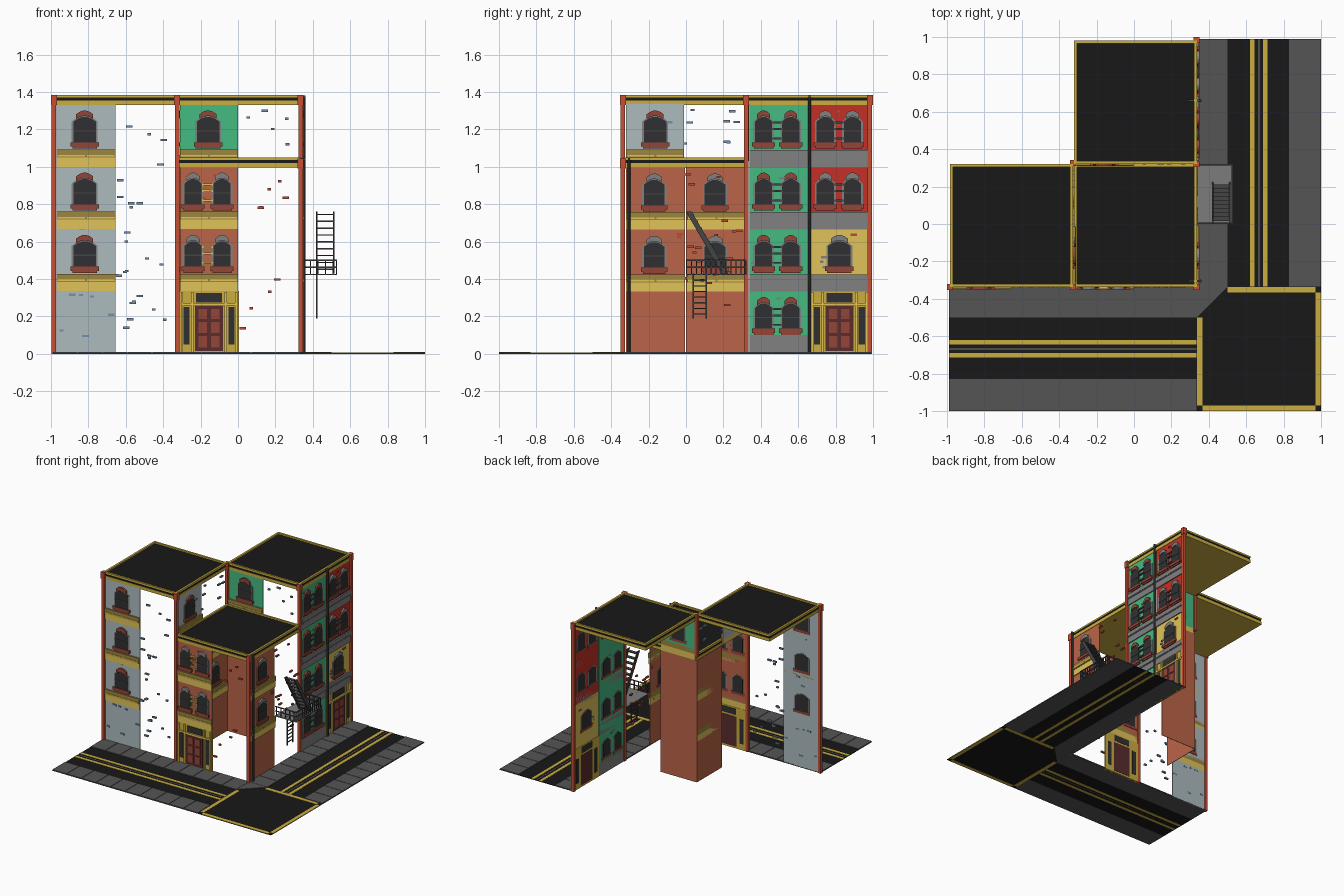
import bpy, bmesh, math, random

if "Cube" in bpy.data.objects:
    bpy.data.objects.remove(bpy.data.objects["Cube"])
random.seed(4)

COL = {
    "black": (.009, .009, .009), "road_grey": (.09, .09, .09), "gold": (.60, .42, .05),
    "dark_gold": (.34, .24, .05), "yellow": (.75, .55, .10), "red_pillar": (.55, .08, .035),
    "brick": (.50, .13, .065), "pale": (.42, .50, .52), "green": (.06, .50, .22),
    "scarlet": (.55, .03, .02), "grey": (.22, .22, .22), "glass": (.03, .03, .032),
    "maroon": (.10, .025, .025), "sill": (.30, .06, .04), "blue": (.17, .28, .42),
    "iron": (.06, .06, .06), "platform_grey": (.20, .20, .20), "loose_red": (.50, .07, .04),
}
parts = {}


# Wall frames: u runs along the wall, v is up, d points outward
def front(y):
    return lambda u, v, d: (u, y - d, v)


def side(x):
    return lambda u, v, d: (x + d, u, v)


def plan(u, v, d):
    return (u, v, d)


def prism(name, col, fr, pts, d0, d1):
    bm = parts.setdefault((name, col), bmesh.new())
    lo = [bm.verts.new(fr(u, v, d0)) for u, v in pts]
    hi = [bm.verts.new(fr(u, v, d1)) for u, v in pts]
    n = len(pts)
    fs = [bm.faces.new(lo), bm.faces.new(hi)]
    for i in range(n):
        j = (i + 1) % n
        fs.append(bm.faces.new((lo[i], lo[j], hi[j], hi[i])))
    bmesh.ops.recalc_face_normals(bm, faces=fs)


def box(name, col, fr, u0, u1, v0, v1, d0, d1):
    prism(name, col, fr, [(u0, v0), (u1, v0), (u1, v1), (u0, v1)], d0, d1)


def arch(c, hw, z, rise):
    return [(c + hw * t, z + rise * (1 - t * t)) for t in (-1, -.6, -.2, .2, .6, 1)]


def window(fr, c, zb, hw=.06, lintel="sill", sill="sill", back=-.008):
    body = arch(c, hw, zb + .145, .025)
    rim = arch(c, hw + .01, zb + .145, .032)
    prism("window_frame", "grey", fr, [(c - hw - .01, zb + .03)] + rim + [(c + hw + .01, zb + .03)], back * .8, .005)
    prism("window_glass", "glass", fr, [(c - hw, zb + .03)] + body + [(c + hw, zb + .03)], back, .008)
    box("window_bar", "iron", fr, c - hw, c + hw, zb + .092, zb + .098, 0, .011)
    box("window_sill", sill, fr, c - hw - .016, c + hw + .016, zb + .012, zb + .034, back, .016)
    box("window_sill", sill, fr, c - hw - .006, c + hw + .006, zb, zb + .012, 0, .01)
    prism("window_lintel", lintel, fr, arch(c, hw * .75, zb + .16, .014)[::-1]
          + arch(c, hw * .75, zb + .184, .02), 0, .014)


def pair(fr, a, b, zb, lintel, bracket):
    for c in (a, b):
        window(fr, c, zb, .046, lintel)
    for z in (.05, .1, .135):
        box("window_bracket", bracket, fr, (a + b) / 2 - .03, (a + b) / 2 + .03, zb + z, zb + z + .01, 0, .012)


def band(fr, u0, u1, z, lo="yellow", hi="dark_gold"):
    box("ledge", lo, fr, u0, u1, z, z + .05, -.004, .008)
    box("ledge_cap", hi, fr, u0, u1, z + .05, z + .092, -.004, .012)
    for k in range(2):
        m = u0 + (u1 - u0) * k / 2
        box("ledge_moulding", lo, fr, m + .006, m + (u1 - u0) / 2 - .006, z + .055, z + .064, .01, .016)


def door(fr, u0):
    c = u0 + .16
    box("door_surround", "gold", fr, u0, u0 + .32, 0, .335, -.006, .004)
    box("door", "maroon", fr, c - .075, c + .075, .015, .26, -.008, .009)
    for u in (c - .055, c + .01):
        for z, h in ((.035, .06), (.11, .06), (.185, .055)):
            box("door_panel", "sill", fr, u, u + .045, z, z + h, .009, .013)
    box("door_glass", "glass", fr, c - .07, c + .07, .275, .325, -.008, .008)
    for s in (-1, 1):
        m = c + s * .12
        box("door_glass", "glass", fr, m - .017, m + .017, .05, .25, -.008, .008)
        for k in (.09, .145):
            box("door_post", "yellow", fr, c + s * k - .006, c + s * k + .006, 0, .33, 0, .014)
    box("door_head", "yellow", fr, u0 + .01, u0 + .31, .258, .272, 0, .016)


def wall(fr, col, u0, u1, z0, z1):
    box("wall_panel", col, fr, u0, u1, z0, z1, -.004, 0)


def bricks(fr, cols, u0, u1, z0, z1, n):
    for _ in range(n):
        u, z = random.uniform(u0, u1 - .035), random.uniform(z0, z1)
        box("loose_brick", random.choice(cols), fr, u, u + random.choice((.02, .035)), z, z + .012, -.006, .007)


Z2, Z3, Z4 = .432, .765, 1.097
F, R = front(-.335), side(.335)

# Left building front
wall(F, "pale", -.97, -.655, 0, 1.335)
for z in (Z2, Z3, Z4):
    window(F, -.82, z)
    band(F, -.97, -.655, z - .097)
bricks(F, ["blue"], -.66, -.34, .05, 1.3, 24)
bricks(F, ["blue"], -.97, -.66, .05, 1.3, 10)

# Left building upper flank
L = side(-.325)
wall(L, "pale", -.32, -.01, 1.04, 1.335)
window(L, -.165, Z4)
band(L, -.32, -.01, 1.0)
bricks(L, ["blue"], -.3, .31, 1.1, 1.3, 9)

# Corner building front
door(F, -.315)
wall(F, "brick", -.31, 0, .335, 1.0)
for z in (Z2, Z3):
    band(F, -.31, 0, z - .097)
    pair(F, -.24, -.085, z, "grey", "yellow")
bricks(F, ["loose_red"], 0, .32, .1, .98, 9)
bricks(F, ["loose_red"], -.3, 0, .45, .98, 6)

# Corner building right side
wall(R, "brick", -.32, -.005, 0, 1.0)
for z in (Z2, Z3):
    band(R, -.32, -.005, z - .1)
    window(R, -.17, z - .005, .055, "grey")
bricks(R, ["loose_red"], -.3, .31, .1, .98, 24)

# Inner stairwell walls
wall(L, "brick", 0, .325, 0, 1.0)
for z in (Z2, Z3):
    band(L, .005, .32, z - .1)
    window(L, .155, z - .005, .055, "grey", back=0)
C = front(.325)
wall(C, "brick", -.325, 0, 0, 1.0)

# Back building upper front
wall(C, "green", -.31, 0, 1.04, 1.335)
window(C, -.16, Z4)
band(C, -.31, 0, 1.0)
bricks(C, ["grey", "blue"], 0, .31, 1.1, 1.3, 5)

# Back building right side
wall(R, "green", .34, .655, 0, 1.335)
box("base_course", "grey", R, .34, .655, 0, .1, -.005, .008)
for z in (.1, Z2, Z3, Z4):
    pair(R, .415, .56, z, "sill", "iron")
door(R, .66)
wall(R, "yellow", .66, .97, .335, .7)
wall(R, "scarlet", .66, .97, .7, 1.335)
window(R, .82, Z2, lintel="grey")
for z in (Z3, Z4):
    pair(R, .745, .89, z, "grey", "iron")
for z in (Z2, Z3, Z4):
    band(R, .34, .655, z - .1, "grey", "grey")
    band(R, .66, .97, z - .1, "grey", "grey")
bricks(R, ["grey", "green"], .34, .65, .1, 1.3, 10)
bricks(R, ["grey", "loose_red"], .67, .96, .45, 1.3, 12)


# Roofs: gold cornice, black frieze and deck, gold rim
def roof(x0, y0, z):
    x1, y1 = x0 + .66, y0 + .66
    box("roof_cornice", "gold", plan, x0, x1, y0, y1, z - .055, z - .03)
    box("roof_deck", "black", plan, x0 + .003, x1 - .003, y0 + .003, y1 - .003, z - .03, z - .012)
    for v in (y0, y1 - .016):
        box("roof_rim", "gold", plan, x0, x1, v, v + .016, z - .014, z)
    for u in (x0, x1 - .016):
        box("roof_rim", "gold", plan, u, u + .016, y0, y1, z - .014, z)


roof(-.985, -.338, 1.385)
roof(-.322, .322, 1.385)
roof(-.322, -.338, 1.05)

# Corner pillars with caps
for x, y, z0, z1 in ((-.985, -.337, 0, 1.385), (-.325, -.337, 0, 1.385), (.335, -.337, 0, 1.045),
                     (.335, .322, 0, 1.385), (.335, .983, 0, 1.385), (-.325, .325, 1.03, 1.385)):
    box("corner_pillar", "red_pillar", plan, x - .012, x + .012, y - .012, y + .012, z0, z1 - .05)
    box("pillar_cap", "red_pillar", plan, x - .016, x + .016, y - .016, y + .016, z1 - .055, z1)

# Drainpipes
for y, z in ((.66, 1.37), (-.305, 1.035)):
    ring = [(.352 + .009 * math.cos(i * math.pi / 4), y + .009 * math.sin(i * math.pi / 4)) for i in range(8)]
    prism("drainpipe", "iron", plan, ring, .01, z)
    box("drainpipe_hook", "iron", plan, .29, .36, y - .005, y + .005, z, z + .012)

# Fire escape: platform, railing, flight of steps and drop ladder
box("escape_platform", "platform_grey", plan, .338, .53, 0, .32, .42, .428)
for z in (.497, .46):
    box("escape_rail", "iron", plan, .522, .53, 0, .32, z, z + .007)
    for y in (0, .313):
        box("escape_rail", "iron", plan, .338, .53, y, y + .007, z, z + .007)
for i in range(13):
    y = .3165 * i / 12
    box("escape_baluster", "iron", plan, .523, .529, y, y + .006, .42, .5)
for i in range(5):
    for y in (0, .313):
        box("escape_baluster", "iron", plan, .345 + .04 * i, .351 + .04 * i, y, y + .006, .42, .5)
W = side(0)
for x in (.418, .508):
    prism("escape_stringer", "iron", W, [(.19, .43), (.225, .43), (.03, .76), (.0, .76)], x, x + .008)
for i in range(9):
    t = (i + .5) / 9
    box("escape_step", "iron", plan, .42, .512, .19 - .185 * t, .222 - .19 * t, .43 + .33 * t, .437 + .33 * t)
for y in (.035, .105):
    box("drop_ladder", "iron", W, y, y + .007, .19, .43, .416, .424)
for i in range(7):
    box("drop_ladder", "iron", W, .035, .112, .21 + .03 * i, .216 + .03 * i, .417, .423)


# Streets: two arms with roadway, paving slabs and centre lines
def swap(u, v, d):
    return (-v, -u, d)


for fr, s, e in ((plan, -.99, .335), (swap, -.99, .335)):
    box("roadway", "black", fr, s, e, -.83, -.5, .001, .005)
    for v in (-.715, -.645):
        box("centre_line", "gold", fr, s, e, v, v + .025, 0, .0065)
    box("centre_groove", "grey", fr, s, e, -.67, -.665, .001, .006)
    for v0, v1 in ((-1, -.83), (-.5, -.33)):
        box("paving_base", "road_grey", fr, s, e, v0, v1, .001, .006)
        for i in range(10):
            a, w = s + (e - s) * i / 10, (e - s) / 10
            box("paving_slab", "road_grey", fr, a + .002, a + w - .002, v0 + .001, v1 - .001, .005, .01)

# Crossing with chamfered corner and gold border
prism("kerb_corner", "road_grey", plan, [(.335, -.5), (.5, -.335), (.335, -.335)], .001, .01)
prism("crossing", "black", plan, [(.335, -.5), (.335, -1), (1, -1), (1, -.335), (.5, -.335)], .001, .005)
for b in ((.337, .367, -.97, -.5), (.97, 1, -.97, -.367), (.367, .97, -1, -.97), (.5, .97, -.367, -.337)):
    box("crossing_border", "gold", plan, *b, 0, .007)

# Turn the collected parts into objects
mats = {}
for (name, col), bm in parts.items():
    me = bpy.data.meshes.new(name)
    bm.to_mesh(me)
    bm.free()
    if col not in mats:
        mats[col] = bpy.data.materials.new(col)
        mats[col].diffuse_color = (*COL[col], 1)
    me.materials.append(mats[col])
    bpy.context.collection.objects.link(bpy.data.objects.new(name, me))

for m in bpy.data.materials:
    if m.users and not m.is_grease_pencil:
        m.use_nodes = True
        m.node_tree.nodes["Principled BSDF"].inputs["Base Color"].default_value = m.diffuse_color
